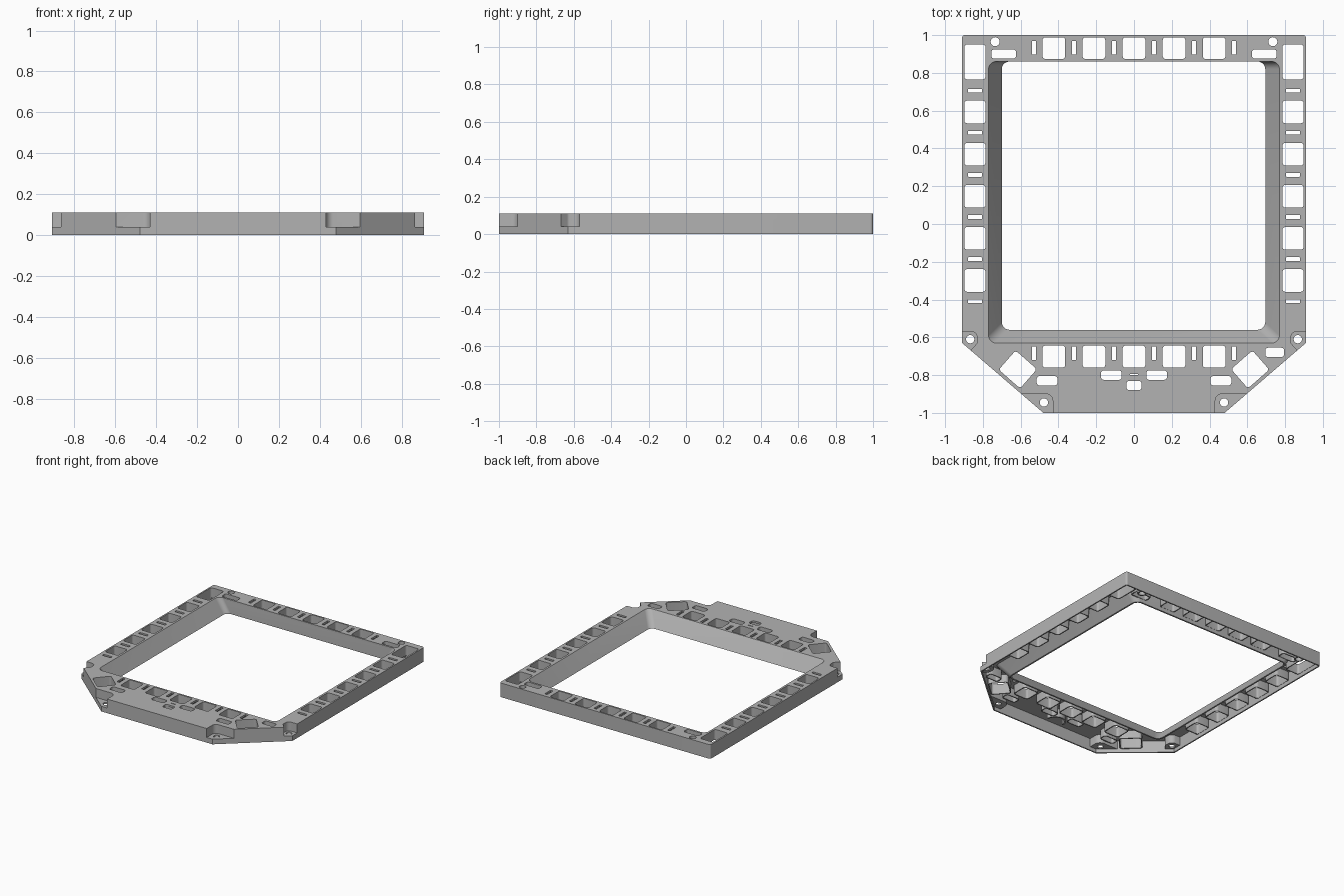
import bpy, bmesh, math
from mathutils import Vector

cube = bpy.data.objects.get("Cube")
if cube:
    bpy.data.objects.remove(cube)

HEIGHT, PLATE_Z, PAD_Z, WALL = 0.11, 0.095, 0.04, 0.01

grey = bpy.data.materials.new("plain grey")
grey.use_nodes = True
grey.diffuse_color = (0.45, 0.45, 0.45, 1)
grey.node_tree.nodes["Principled BSDF"].inputs["Base Color"].default_value = grey.diffuse_color


# ---- outline helpers ----
def rounded(points, steps=5):
    """Closed loop from (x, y, corner radius) points."""
    loop = []
    for i, (x, y, r) in enumerate(points):
        p = Vector((x, y))
        if r == 0:
            loop.append(p)
            continue
        a = (Vector(points[i - 1][:2]) - p).normalized()
        b = (Vector(points[(i + 1) % len(points)][:2]) - p).normalized()
        half = a.angle(b) / 2
        centre = p + (a + b).normalized() * r / math.sin(half)
        start = p + a * r / math.tan(half) - centre
        end = p + b * r / math.tan(half) - centre
        for s in range(steps + 1):
            t = s / steps
            loop.append(centre + (start * (1 - t) + end * t).normalized() * r)
    return loop


def offset(loop, d):
    """Move a counter-clockwise loop outwards by d."""
    out = []
    for i, p in enumerate(loop):
        a = (p - loop[i - 1]).normalized()
        b = (loop[(i + 1) % len(loop)] - p).normalized()
        na, nb = Vector((a.y, -a.x)), Vector((b.y, -b.x))
        out.append(p + (na + nb) * d / (1 + na.dot(nb)))
    return out


def box_loop(x, y, w, h, r=0.015, turn=0):
    c, s = math.cos(turn), math.sin(turn)
    corners = [(-w / 2, -h / 2), (w / 2, -h / 2), (w / 2, h / 2), (-w / 2, h / 2)]
    return rounded([(x + u * c - v * s, y + u * s + v * c, r) for u, v in corners], 4)


def circle(x, y, r, n=20):
    return [Vector((x + r * math.cos(math.tau * i / n), y + r * math.sin(math.tau * i / n)))
            for i in range(n)]


def mirrored(loop):
    return [Vector((-p.x, p.y)) for p in reversed(loop)]


# ---- solid helpers ----
def add_object(name, mesh):
    obj = bpy.data.objects.new(name, mesh)
    bpy.context.scene.collection.objects.link(obj)
    mesh.materials.clear()
    mesh.materials.append(grey)
    return obj


def prism(name, loops, z0, z1):
    """Upright solid; loops inside the first one become holes."""
    curve = bpy.data.curves.new(name, 'CURVE')
    curve.dimensions, curve.fill_mode = '2D', 'BOTH'
    curve.extrude = (z1 - z0) / 2
    for loop in loops:
        spline = curve.splines.new('POLY')
        spline.points.add(len(loop) - 1)
        for point, p in zip(spline.points, loop):
            point.co = (p.x, p.y, 0, 1)
        spline.use_cyclic_u = True
    temp = bpy.data.objects.new(name, curve)
    mesh = bpy.data.meshes.new_from_object(temp)
    bpy.data.objects.remove(temp)
    bm = bmesh.new()
    bm.from_mesh(mesh)
    bmesh.ops.translate(bm, verts=bm.verts, vec=(0, 0, (z0 + z1) / 2))
    bmesh.ops.remove_doubles(bm, verts=bm.verts, dist=0.0001)
    bmesh.ops.recalc_face_normals(bm, faces=bm.faces)
    bm.to_mesh(mesh)
    bm.free()
    return add_object(name, mesh)


def carve(obj, cutters):
    for cutter in cutters:
        mod = obj.modifiers.new("cut", 'BOOLEAN')
        mod.operation, mod.solver, mod.object = 'DIFFERENCE', 'EXACT', cutter
    graph = bpy.context.evaluated_depsgraph_get()
    mesh = bpy.data.meshes.new_from_object(obj.evaluated_get(graph))
    obj.modifiers.clear()
    obj.data = mesh
    for cutter in cutters:
        bpy.data.objects.remove(cutter)


# ---- outlines ----
half = [(0.48, -1, 0), (0.91, -0.63, 0), (0.91, 1, 0.015)]
notched = [(0.43, -1, 0), (0.43, -0.90, 0.035), (0.596, -0.90, 0), (0.865, -0.669, 0),
           (0.83, -0.63, 0.02), (0.83, -0.57, 0.03), (0.91, -0.57, 0), (0.91, 1, 0.015)]


def whole(points):
    return rounded(points + [(-x, y, r) for x, y, r in reversed(points)])


outline, upper_outline = whole(half), whole(notched)
window_top = rounded([(-0.77, -0.63, 0.04), (0.77, -0.63, 0.04), (0.77, 0.86, 0.04), (-0.77, 0.86, 0.04)])
window_low = rounded([(-0.70, -0.56, 0.04), (0.695, -0.56, 0.04), (0.695, 0.86, 0.04), (-0.70, 0.86, 0.04)])

# ---- openings: pockets get a collar below, slots do not ----
pockets, slots, screws, tubes = [], [], [], []
for side in (-1, 1):
    x = side * 0.842
    pockets.append(box_loop(x, 0.858, 0.112, 0.185))
    for i in range(5):
        pockets.append(box_loop(x, 0.593 - 0.223 * i, 0.112, 0.12))
    for i in range(6):
        slots.append(box_loop(x, 0.706 - 0.223 * i, 0.075, 0.02, 0.003))
    pockets += [box_loop(side * 0.69, 0.90, 0.13, 0.05),
                box_loop(side * 0.12, -0.80, 0.11, 0.05),
                box_loop(side * 0.46, -0.83, 0.11, 0.05),
                box_loop(side * 0.615, -0.77, 0.15, 0.135, 0.015, side * 0.72)]
    screws += [circle(side * 0.867, -0.61, 0.022), circle(side * 0.477, -0.945, 0.022)]
    tubes.append(circle(side * 0.735, 0.965, 0.024))
for i in range(-2, 3):
    pockets += [box_loop(i * 0.212, 0.931, 0.12, 0.115), box_loop(i * 0.212, -0.702, 0.12, 0.117)]
for i in range(6):
    x = (i - 2.5) * 0.212
    slots += [box_loop(x, 0.933, 0.022, 0.072, 0.003), box_loop(x, -0.685, 0.022, 0.072, 0.003)]
pockets.append(box_loop(0.745, -0.68, 0.10, 0.05))
slots += [box_loop(0, -0.855, 0.08, 0.05), box_loop(0, -0.797, 0.04, 0.006, 0.001)]

# ---- hollow frame shell with sunken screw pads ----
shell = prism("frame_shell", [outline, window_top] + pockets + slots + screws + tubes, 0, HEIGHT)
front_notch = rounded([(0.43, -1.05, 0), (0.65, -1.05, 0), (0.65, -0.90, 0), (0.43, -0.90, 0.035)])
side_notch = rounded([(0.83, -0.63, 0.02), (0.91, -0.72, 0), (0.95, -0.72, 0), (0.95, -0.57, 0),
                      (0.83, -0.57, 0.03)])
cutters = [prism("notch_cutter", [loop], PAD_Z, 0.2)
           for n in (front_notch, side_notch) for loop in (n, mirrored(n))]
cutters.append(prism("cavity_cutter", [offset(upper_outline, -WALL)], -0.1, PLATE_Z))
cutters.append(prism("pad_cavity_cutter", [offset(outline, -WALL)], -0.1, PAD_Z - 0.012))
carve(shell, cutters)

# ---- sloping wall round the window ----
bm = bmesh.new()
rings = [[bm.verts.new((p.x, p.y, z)) for p in loop] for loop, z in (
    (window_top, HEIGHT), (window_low, 0), (offset(window_low, 0.012), 0),
    (offset(window_top, 0.012), HEIGHT - 0.008))]
for k in range(4):
    a, b = rings[k], rings[(k + 1) % 4]
    for i in range(len(a)):
        j = (i + 1) % len(a)
        bm.faces.new((a[i], a[j], b[j], b[i]))
bmesh.ops.recalc_face_normals(bm, faces=bm.faces)
mesh = bpy.data.meshes.new("window_wall")
bm.to_mesh(mesh)
bm.free()
add_object("window_wall", mesh)

# ---- collars and tubes on the underside ----
for loop in pockets:
    prism("pocket_collar", [offset(loop, 0.008), loop], 0.03, PLATE_Z + 0.002)
for loop in tubes:
    prism("screw_tube", [offset(loop, 0.01), loop], 0.005, PLATE_Z + 0.002)
arc = [Vector((math.cos(a), math.sin(a))) for a in (math.pi * i / 16 for i in range(17))]
curved_rib = [p * 0.075 for p in arc] + [p * 0.063 for p in reversed(arc)]
prism("curved_rib", [[p + Vector((0, -0.88)) for p in curved_rib]], 0.03, PLATE_Z + 0.002)

# ---- shading ----
bpy.ops.object.select_all(action='DESELECT')
for obj in bpy.context.scene.objects:
    if obj.type == 'MESH':
        obj.select_set(True)
        bpy.context.view_layer.objects.active = obj
bpy.ops.object.shade_smooth_by_angle(angle=math.radians(30))
